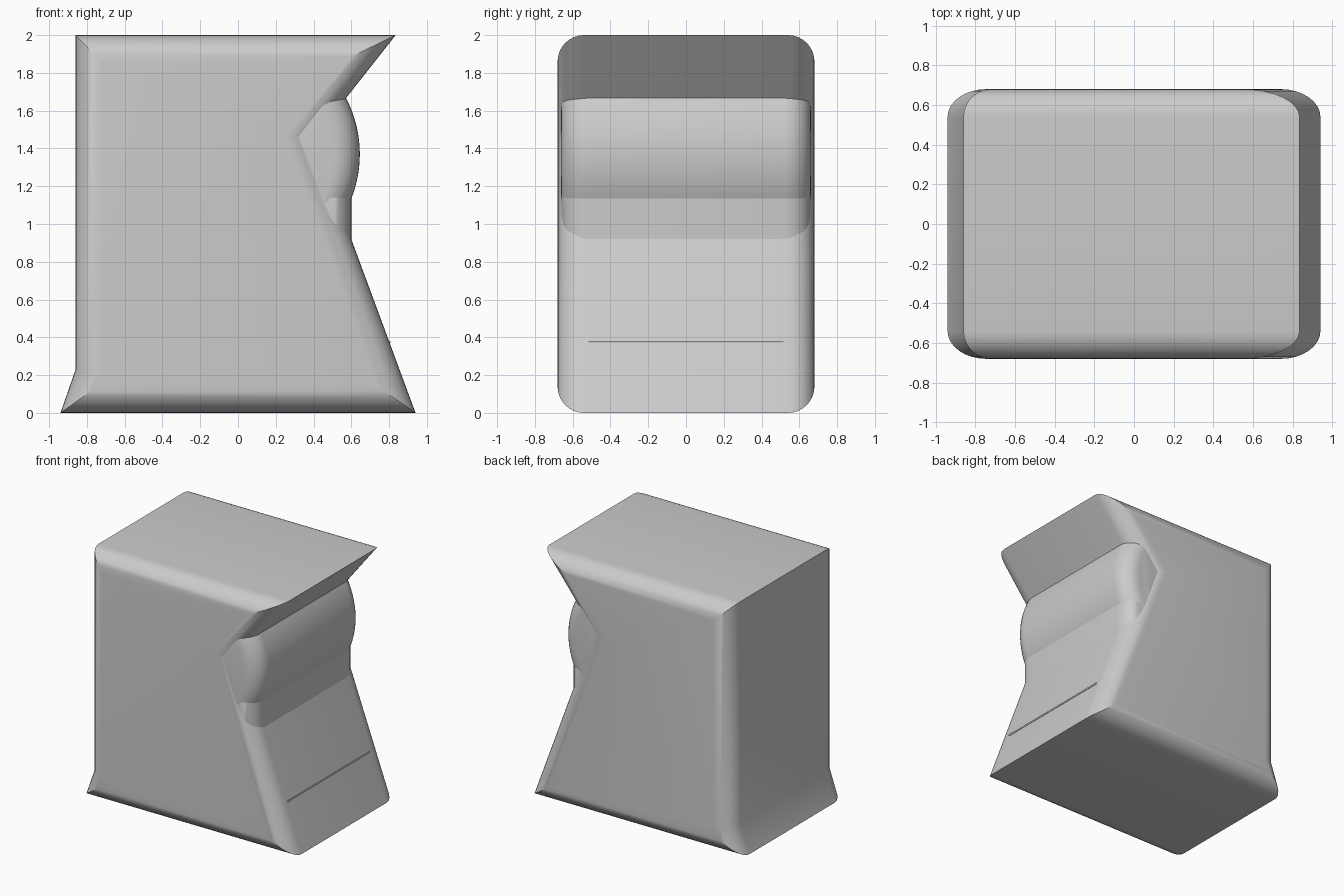
import bpy, bmesh
from math import sin, cos, radians, pi
from mathutils import Vector

if "Cube" in bpy.data.objects:
    bpy.data.objects.remove(bpy.data.objects["Cube"])


def finish(name, bm):
    bmesh.ops.recalc_face_normals(bm, faces=bm.faces)
    mesh = bpy.data.meshes.new(name)
    bm.to_mesh(mesh)
    bm.free()
    mesh.shade_smooth()
    mesh.set_sharp_from_angle(angle=radians(25))
    ob = bpy.data.objects.new(name, mesh)
    bpy.context.collection.objects.link(ob)
    return ob


def inset(profile, d):
    """Mitred inward offset of a counter-clockwise x/z outline."""
    pts = [Vector(p) for p in profile]
    out = []
    for i, p in enumerate(pts):
        a = (p - pts[i - 1]).normalized()
        b = (pts[(i + 1) % len(pts)] - p).normalized()
        na, nb = Vector((-a.y, a.x)), Vector((-b.y, b.x))
        out.append(p + (na + nb) * d / (1 + na.dot(nb)))
    return out


def rounded_prism(name, profile, half, r=0.14, steps=8):
    """Extrude an outline along y and round over both of its ends."""
    side = []
    for i in range(steps + 1):
        t = i / steps * pi / 2
        side.append((half - r + r * sin(t), r * (1 - cos(t))))
    stations = [(-y, d) for y, d in reversed(side)] + side
    bm = bmesh.new()
    rings = [[bm.verts.new((p.x, y, p.y)) for p in inset(profile, d)]
             for y, d in stations]
    n = len(profile)
    for a, b in zip(rings, rings[1:]):
        for i in range(n):
            j = (i + 1) % n
            bm.faces.new((a[i], a[j], b[j], b[i]))
    bm.faces.new(rings[0])
    bm.faces.new(rings[-1])
    return finish(name, bm)


# main housing: flared foot, leaning front and overhanging top
rounded_prism("housing", [(-0.94, 0), (0.94, 0), (0.403, 1.452), (0.835, 2.0),
                          (-0.86, 2.0), (-0.86, 0.23)], 0.68)

# curved screen bulging out of the recess
arc = [radians(-40 + 80 * i / 24) for i in range(25)]
rounded_prism("curved_screen",
              [(0.005 + 0.64 * cos(a), 1.37 + 0.64 * sin(a)) for a in arc]
              + [(0.1, 1.78), (0.1, 0.96)], 0.662)

# upright sill below the screen
rounded_prism("screen_sill", [(0.2, 0.6), (0.6, 0.6), (0.6, 1.25), (0.2, 1.25)], 0.66)

# thin ridge across the lower slope
bm = bmesh.new()
bmesh.ops.create_cube(bm, size=1)
bmesh.ops.scale(bm, vec=(0.02, 1.03, 0.012), verts=bm.verts)
ridge = finish("slope_ridge", bm)
ridge.location = (0.797, 0, 0.375)
